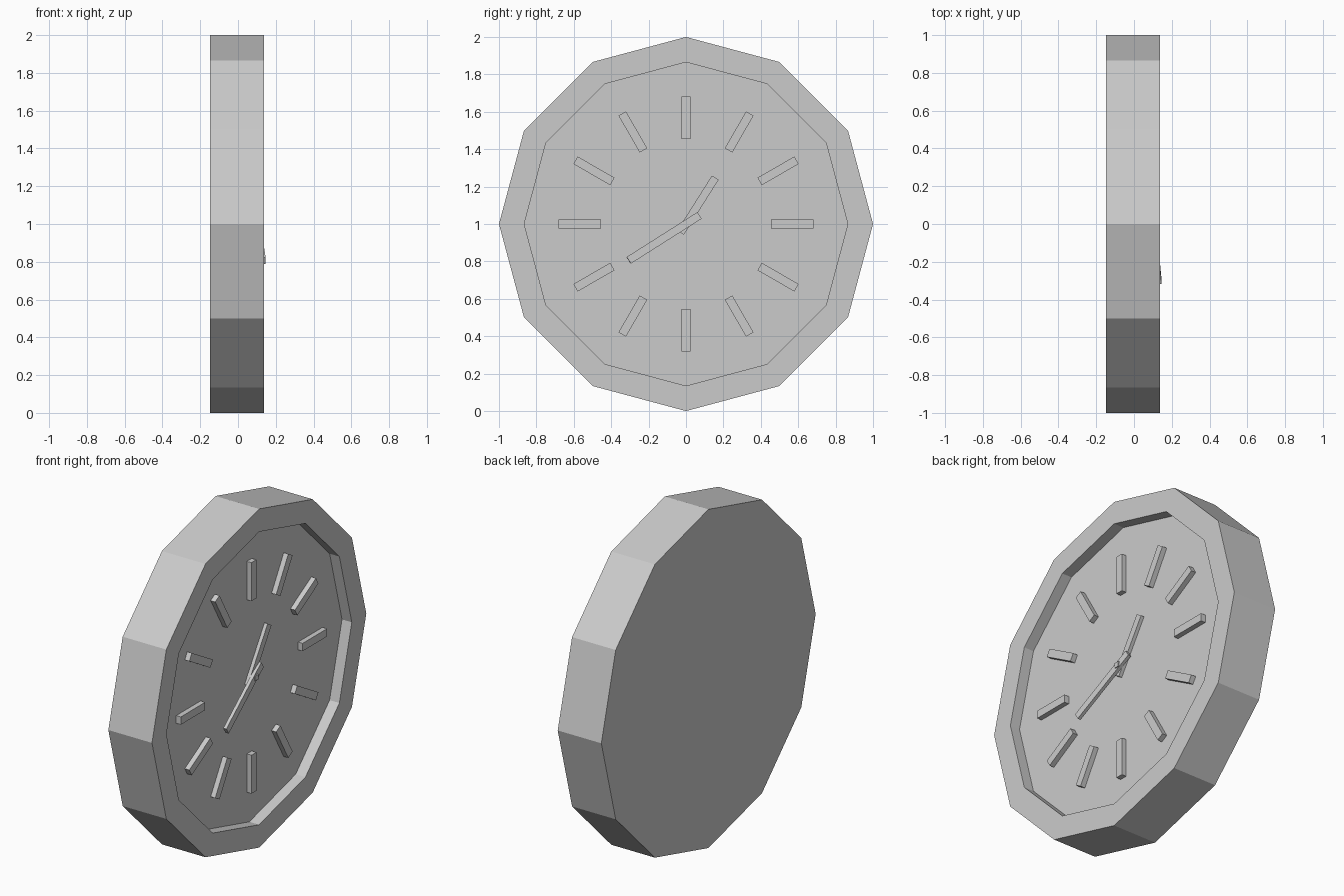
import bpy, bmesh
from math import sin, cos, pi, radians
from mathutils import Matrix

if "Cube" in bpy.data.objects:
    bpy.data.objects.remove(bpy.data.objects["Cube"])

BACK, RIM, FLOOR = -0.147, 0.138, 0.074
R_OUT, R_IN, SIDES = 1.0, 0.865, 12


def finish(name, bm):
    bmesh.ops.recalc_face_normals(bm, faces=bm.faces)
    me = bpy.data.meshes.new(name)
    bm.to_mesh(me)
    bm.free()
    ob = bpy.data.objects.new(name, me)
    bpy.context.collection.objects.link(ob)
    return ob


def bar(name, angle, r0, r1, width, x0, x1, tilt=0.0):
    """Box lying on the dial, running outward from r0 to r1 at a dial angle."""
    bm = bmesh.new()
    bmesh.ops.create_cube(bm, size=1)
    size = Matrix.Diagonal((x1 - x0, r1 - r0, width, 1))
    place = Matrix.Translation(((x0 + x1) / 2, 0, 0))
    lift = Matrix.Rotation(-tilt, 4, 'Z')
    turn = Matrix.Rotation(angle, 4, 'X')
    slide = Matrix.Translation((0, (r0 + r1) / 2, 0))
    up = Matrix.Translation((0, 0, 1))
    bm.transform(up @ turn @ place @ lift @ slide @ size)
    return finish(name, bm)


# Case: twelve-sided drum with a recessed dial
bm = bmesh.new()
rings = []
for x, r in ((BACK, R_OUT), (RIM, R_OUT), (RIM, R_IN), (FLOOR, R_IN)):
    rings.append([bm.verts.new((x, r * cos(2 * pi * i / SIDES), 1 + r * sin(2 * pi * i / SIDES)))
                  for i in range(SIDES)])
for a, b in zip(rings, rings[1:]):
    for i in range(SIDES):
        j = (i + 1) % SIDES
        bm.faces.new((a[i], a[j], b[j], b[i]))
bm.faces.new(rings[0])
bm.faces.new(rings[-1])
finish("clock_case", bm)

# Hour markers
for k in range(12):
    bar(f"hour_marker_{k + 1}", k * pi / 6, 0.455, 0.682, 0.046, FLOOR - 0.01, 0.104)

# Hands and centre pin; the minute hand leans outward toward its tip
bar("hour_hand", radians(57.7), -0.055, 0.293, 0.042, 0.076, 0.097)
bar("minute_hand", radians(212.4), -0.085, 0.364, 0.042, 0.097, 0.117, tilt=0.08)
bar("centre_pin", 0, -0.015, 0.015, 0.03, FLOOR - 0.01, 0.123)
